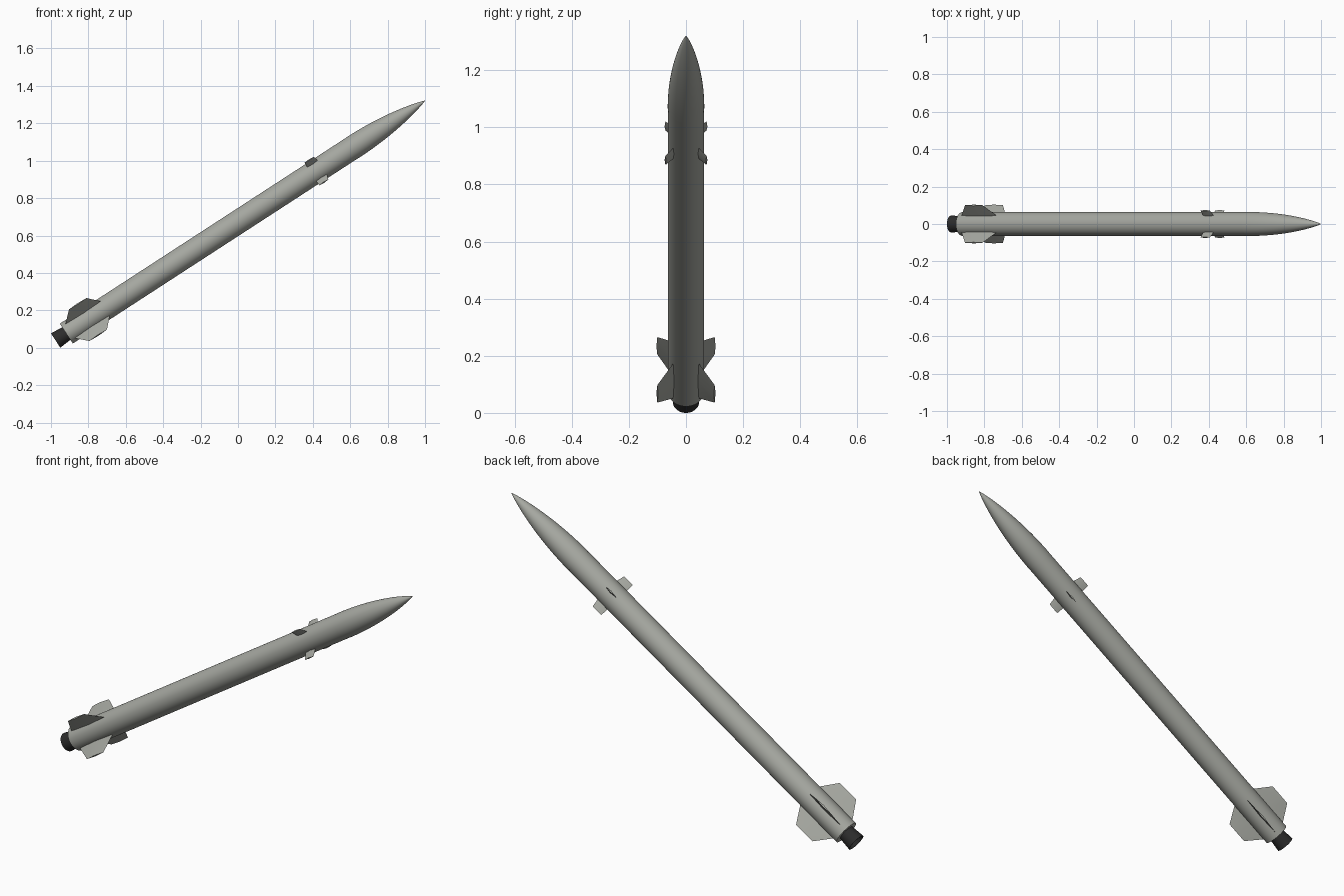
import bpy, bmesh, math
from mathutils import Matrix

if "Cube" in bpy.data.objects:
    bpy.data.objects.remove(bpy.data.objects["Cube"])

# Everything is built along +Z (tail at 0), then tilted to 33 degrees of climb
TILT = Matrix.Translation((-0.975, 0, 0.0386)) @ Matrix.Rotation(math.radians(57), 4, 'Y')
R, LENGTH, SEAM, REAR = 0.0635, 2.355, 1.893, 0.068


def material(name, color):
    mat = bpy.data.materials.new(name)
    mat.diffuse_color = (*color, 1)
    mat.use_nodes = True
    mat.node_tree.nodes["Principled BSDF"].inputs["Base Color"].default_value = mat.diffuse_color
    return mat


GREY = material("grey_paint", (0.38, 0.39, 0.355))
DARK = material("dark_metal", (0.025, 0.025, 0.025))


def finish(bm, name, mat):
    bmesh.ops.recalc_face_normals(bm, faces=bm.faces[:])
    bm.transform(TILT)
    me = bpy.data.meshes.new(name)
    bm.to_mesh(me)
    bm.free()
    ob = bpy.data.objects.new(name, me)
    bpy.context.collection.objects.link(ob)
    me.materials.append(mat)
    bpy.ops.object.select_all(action='DESELECT')
    ob.select_set(True)
    bpy.context.view_layer.objects.active = ob
    bpy.ops.object.shade_smooth_by_angle(angle=math.radians(30))
    return ob


def lathe(name, profile, mat=GREY, sides=64):
    bm = bmesh.new()
    vs = [bm.verts.new((r, 0, z)) for r, z in profile]
    es = [bm.edges.new(p) for p in zip(vs, vs[1:])]
    bmesh.ops.spin(bm, geom=vs + es, cent=(0, 0, 0), axis=(0, 0, 1),
                   angle=math.tau, steps=sides)
    bmesh.ops.remove_doubles(bm, verts=bm.verts[:], dist=1e-5)
    return finish(bm, name, mat)


def fin(name, stations, thickness, angle):
    """Thin blade with sharp leading and trailing edges; stations are (radius, rear, front)."""
    bm = bmesh.new()
    rings = []
    for r, z0, z1 in stations:
        mid, t = (z0 + z1) / 2, thickness / 2
        rings.append([bm.verts.new(c) for c in
                      ((r, 0, z0), (r, t, mid), (r, 0, z1), (r, -t, mid))])
    for a, b in zip(rings, rings[1:]):
        for i in range(4):
            j = (i + 1) % 4
            bm.faces.new((a[i], a[j], b[j], b[i]))
    bm.faces.new(rings[0])
    bm.faces.new(rings[-1])
    bm.transform(Matrix.Rotation(angle, 4, 'Z'))
    return finish(bm, name, GREY)


# Body tube
lathe("body_tube", [(0, REAR), (R, REAR), (R, SEAM), (0, SEAM)])

# Rounded nose with a fine seam at its base
NR, n = R + 0.0006, LENGTH - SEAM
nose = [(0, SEAM), (NR, SEAM)]
for i in range(1, 24):
    x = math.sin(math.pi / 2 * i / 24)
    nose.append((NR * (1 - x * x) ** 0.88, SEAM + n * x))
lathe("nose_cone", nose + [(0, LENGTH)])

# Flared nozzle with a shallow recess
lathe("nozzle", [(0.039, REAR + 0.01), (0.046, 0), (0.042, 0), (0.036, 0.02), (0, 0.02)], DARK)

# Tail fins and forward control fins in an X layout
TAIL = [(0.05, 0.085, 0.325), (0.0635, 0.092, 0.316), (0.142, 0.15, 0.262)]
FRONT = [(0.05, 1.632, 1.703), (0.102, 1.634, 1.692)]
for k in range(4):
    a = math.radians(45 + 90 * k)
    fin(f"tail_fin_{k + 1}", TAIL, 0.009, a)
    fin(f"control_fin_{k + 1}", FRONT, 0.008, a)
